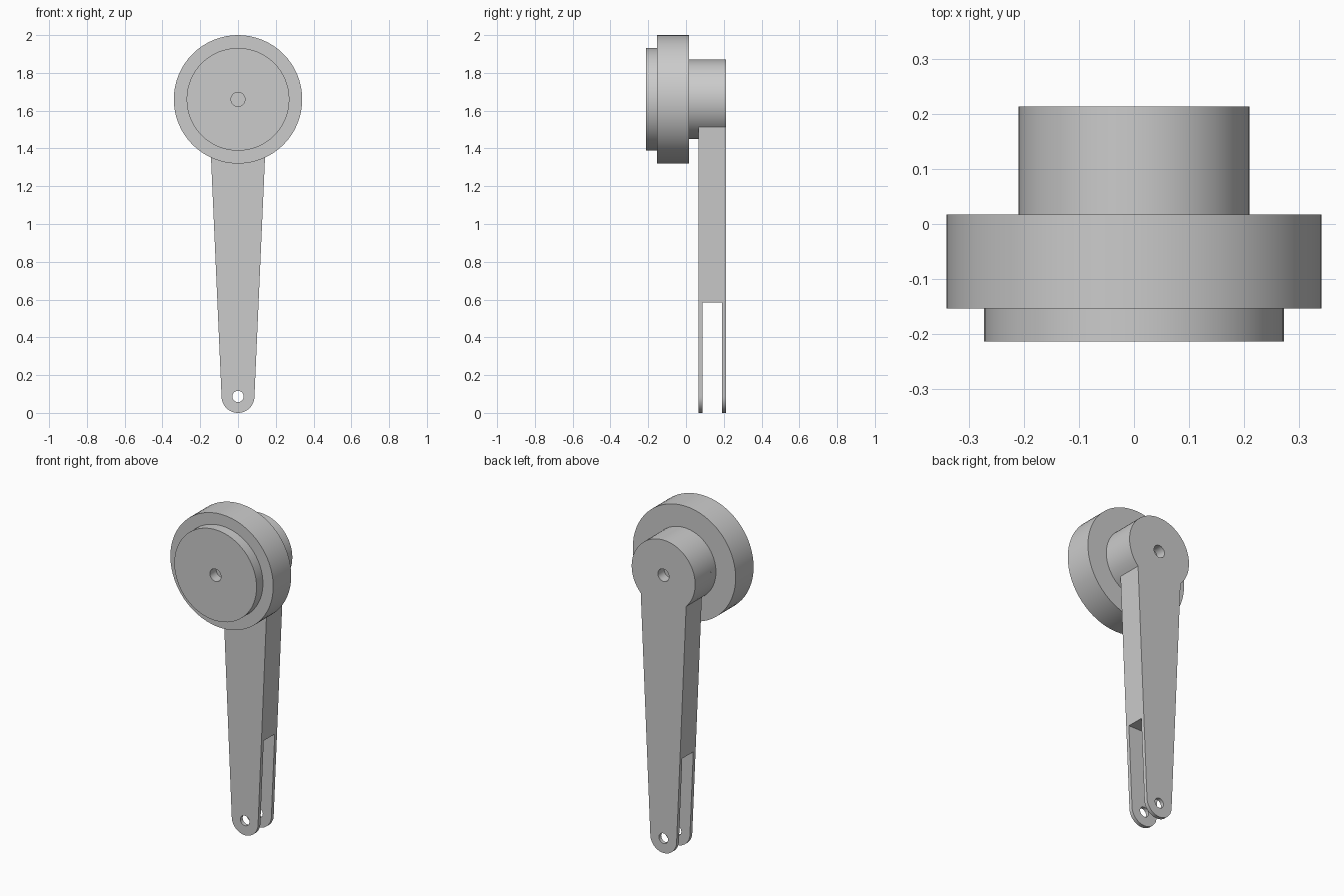
import bpy, bmesh, math
from mathutils import Matrix, Vector

if "Cube" in bpy.data.objects:
    bpy.data.objects.remove(bpy.data.objects["Cube"], do_unlink=True)

HUB_Z, HUB_R = 1.66, 0.21
FOOT_Z, FOOT_R = 0.087, 0.087
ARM_FRONT, ARM_BACK = 0.065, 0.213

grey = bpy.data.materials.new("plain_grey")
grey.use_nodes = True
colour = (0.6, 0.6, 0.6, 1)
grey.diffuse_color = colour
grey.node_tree.nodes["Principled BSDF"].inputs["Base Color"].default_value = colour


def finish(name, bm):
    bmesh.ops.recalc_face_normals(bm, faces=bm.faces)
    mesh = bpy.data.meshes.new(name)
    bm.to_mesh(mesh)
    bm.free()
    mesh.materials.append(grey)
    obj = bpy.data.objects.new(name, mesh)
    bpy.context.collection.objects.link(obj)
    return obj


def lathe(name, profile, steps=64):
    """Spin (radius, y) points about the wheel axis."""
    bm = bmesh.new()
    verts = [bm.verts.new((r, y, HUB_Z)) for r, y in profile]
    edges = [bm.edges.new(pair) for pair in zip(verts, verts[1:])]
    bmesh.ops.spin(bm, geom=verts + edges, cent=(0, 0, HUB_Z), axis=(0, 1, 0),
                   angle=math.tau, steps=steps)
    bmesh.ops.remove_doubles(bm, verts=bm.verts, dist=0.0001)
    return finish(name, bm)


def cut(obj, bm):
    """Subtract a helper solid, then remove it."""
    tool = finish("cutter", bm)
    tool.hide_render = True
    mod = obj.modifiers.new("cut", "BOOLEAN")
    mod.operation, mod.solver, mod.object = "DIFFERENCE", "EXACT", tool
    bpy.context.view_layer.objects.active = obj
    bpy.ops.object.modifier_apply(modifier=mod.name)
    bpy.data.objects.remove(tool, do_unlink=True)


def rod(radius, y0, y1, z):
    bm = bmesh.new()
    place = Matrix.Translation((0, (y0 + y1) / 2, z)) @ Matrix.Rotation(math.pi / 2, 4, "X")
    bmesh.ops.create_cone(bm, cap_ends=True, segments=32, radius1=radius,
                          radius2=radius, depth=y1 - y0, matrix=place)
    return bm


def box(size, centre):
    bm = bmesh.new()
    bmesh.ops.create_cube(bm, size=1,
                          matrix=Matrix.Translation(centre) @ Matrix.Diagonal((*size, 1)))
    return bm


# Stepped wheel with a blind centre bore
wheel = lathe("stepped_wheel", [
    (0, -0.153), (0.037, -0.153), (0.037, -0.213), (0.272, -0.213),
    (0.272, -0.153), (0.34, -0.153), (0.34, 0.017), (HUB_R, 0.017),
    (HUB_R, ARM_FRONT)])

# Tapered arm: round hub end, straight sides, round foot
corner = math.asin(0.15 / HUB_R)
outline = []
for i in range(49):
    a = -math.pi + corner + (math.tau - 2 * corner) * i / 48
    outline.append((HUB_R * math.sin(a), HUB_Z + HUB_R * math.cos(a)))
for i in range(25):
    a = math.pi * i / 24
    outline.append((FOOT_R * math.cos(a), FOOT_Z - FOOT_R * math.sin(a)))
bm = bmesh.new()
face = bm.faces.new([bm.verts.new((x, ARM_FRONT, z)) for x, z in outline])
extruded = bmesh.ops.extrude_face_region(bm, geom=[face], use_keep_orig=True)["geom"]
bmesh.ops.translate(bm, verts=[g for g in extruded if isinstance(g, bmesh.types.BMVert)],
                    vec=Vector((0, ARM_BACK - ARM_FRONT, 0)))
arm = finish("tapered_arm", bm)

# Fork slot, foot pin hole and rear hub bore
cut(arm, box((0.6, 0.104, 0.785), (0, 0.139, 0.1925)))
cut(arm, rod(0.03, 0, 0.3, FOOT_Z))
cut(arm, rod(0.037, 0.153, 0.3, HUB_Z))

# Smooth round walls, keep the edges sharp
for obj in (wheel, arm):
    bpy.ops.object.select_all(action="DESELECT")
    obj.select_set(True)
    bpy.context.view_layer.objects.active = obj
    bpy.ops.object.shade_smooth_by_angle(angle=math.radians(30))
